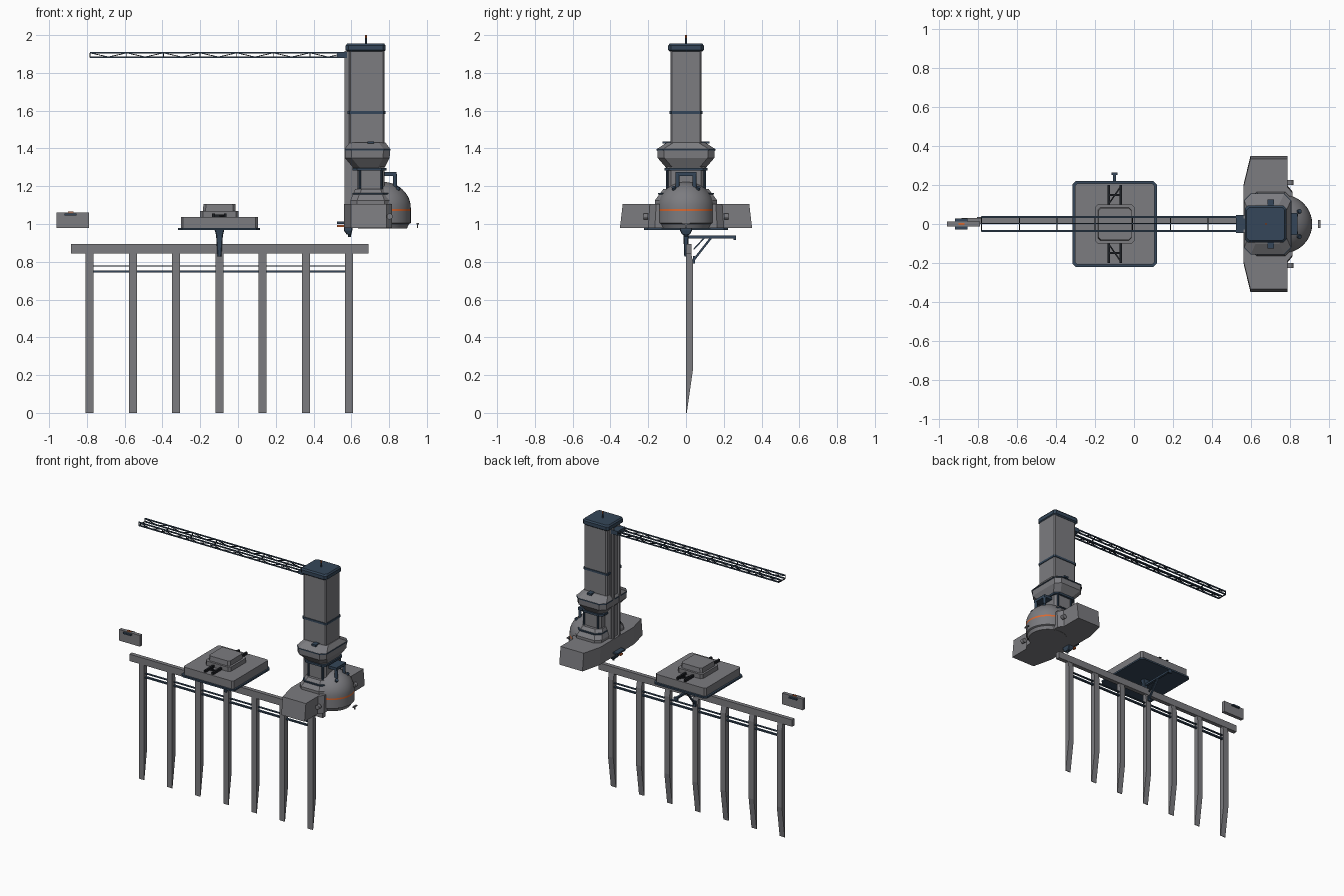
import bpy, bmesh, math
from mathutils import Vector

old = bpy.data.objects.get("Cube")
if old:
    bpy.data.objects.remove(old)


def material(name, r, g, b):
    m = bpy.data.materials.new(name)
    m.use_nodes = True
    m.diffuse_color = (r, g, b, 1)
    m.node_tree.nodes["Principled BSDF"].inputs["Base Color"].default_value = (r, g, b, 1)
    return m


GREY = material("hull grey", .2, .2, .215)
NAVY = material("trim navy", .035, .062, .1)
DARK = material("near black", .012, .014, .018)
ORANGE = material("signal orange", .7, .14, .03)


def finish(name, bm, *mats):
    bmesh.ops.recalc_face_normals(bm, faces=bm.faces)
    mesh = bpy.data.meshes.new(name)
    bm.to_mesh(mesh)
    bm.free()
    ob = bpy.data.objects.new(name, mesh)
    bpy.context.collection.objects.link(ob)
    for m in mats:
        mesh.materials.append(m)
    return ob


def loft(name, rings, mat):
    """Skin a stack of equally long point rings and cap both ends."""
    bm = bmesh.new()
    loops = [[bm.verts.new(p) for p in ring] for ring in rings]
    n = len(loops[0])
    for a, b in zip(loops, loops[1:]):
        for i in range(n):
            j = (i + 1) % n
            bm.faces.new((a[i], a[j], b[j], b[i]))
    bm.faces.new(loops[0][::-1])
    bm.faces.new(loops[-1])
    return finish(name, bm, mat)


def octagon(z, x0, x1, y, c):
    """Rectangle with cut corners, symmetric in y."""
    half = [(x0 + c, -y), (x1 - c, -y), (x1, c - y), (x1, y - c)]
    return [(x, v, z) for x, v in half + [(x1 - c, y), (x0 + c, y), (x0, y - c), (x0, c - y)]]


def stack(name, rows, mat, c=.004):
    return loft(name, [octagon(*r, c) for r in rows], mat)


def box(name, x, y, z, mat):
    return loft(name, [[(x[0], y[0], h), (x[1], y[0], h), (x[1], y[1], h), (x[0], y[1], h)] for h in z], mat)


def rod(name, a, b, r, mat, sides=4):
    """Straight bar between two points."""
    a, b = Vector(a), Vector(b)
    q = (b - a).to_track_quat('Z', 'Y')
    ring = [q @ Vector((r * math.cos(t), r * math.sin(t), 0))
            for t in [math.tau * (i + .5) / sides for i in range(sides)]]
    return loft(name, [[p + end for p in ring] for end in (a, b)], mat)


def lathe(name, profile, x, mats, rule, steps=40):
    bm = bmesh.new()
    vs = [bm.verts.new((x + r, 0, z)) for r, z in profile]
    es = [bm.edges.new(p) for p in zip(vs, vs[1:])]
    bmesh.ops.spin(bm, geom=vs + es, cent=(x, 0, 0), axis=(0, 0, 1), angle=math.tau, steps=steps)
    bmesh.ops.remove_doubles(bm, verts=bm.verts, dist=.0001)
    for f in bm.faces:
        f.material_index = rule(f.calc_center_median().z)
    ob = finish(name, bm, *mats)
    bpy.ops.object.select_all(action='DESELECT')
    ob.select_set(True)
    bpy.context.view_layer.objects.active = ob
    bpy.ops.object.shade_smooth_by_angle(angle=math.radians(35))
    return ob


# Pier: cap beam, seven tapered piles and tie rails
box("pier_beam", (-.885, .69), (0, .03), (.845, .895), GREY)
pile = [(0, 0), (.004, 0), (.037, .23), (.037, .8), (.022, .87), (0, .87)]
for i in range(7):
    cx = -.786 + i * .229
    loft(f"pier_pile_{i + 1}", [[(x, y, z) for y, z in pile] for x in (cx - .021, cx + .021)], GREY)
box("pier_rail_lower", (-.77, .57), (.014, .03), (.744, .754), NAVY)
box("pier_rail_upper", (-.77, .57), (.014, .03), (.774, .779), NAVY)

# Landing platform with its deckhouse
stack("platform_rim", [(.968, -.317, .117, .222), (.98, -.317, .117, .222)], NAVY, .02)
stack("platform_deck", [(.98, -.303, .105, .208), (1.038, -.303, .105, .208)], GREY, .012)
stack("deckhouse", [(1.038, -.2, .003, .1), (1.07, -.2, .003, .1), (1.07, -.186, -.012, .085),
                    (1.105, -.183, -.014, .082)], GREY, .014)
for s in (-1, 1):
    for k, x in enumerate((-.13, -.068)):
        ys = sorted((s * .1, s * .2))
        box(f"deck_rail_{s}_{k}", (x - .007, x + .007), ys, (1.038, 1.055), DARK)
    rod(f"deck_link_{s}", (-.125, s * .11, 1.044), (-.07, s * .19, 1.044), .005, DARK)
    box(f"deck_step_{s}", (-.13, -.068), sorted((s * .145, s * .155)), (1.038, 1.05), DARK)

# Platform support: post, cantilever and brace
stack("platform_post", [(.828, -.109, -.088, .009), (.94, -.116, -.08, .014),
                        (.97, -.124, -.072, .02)], NAVY)
box("cantilever", (-.108, -.092), (.01, .262), (.924, .938), NAVY)
rod("cantilever_brace", (-.1, .035, .802), (-.1, .135, .93), .008, NAVY)
rod("cantilever_tie", (-.1, .04, .865), (-.1, .1, .93), .005, NAVY)
box("cantilever_foot", (-.11, -.09), (.036, .048), (.79, .83), NAVY)
box("cantilever_end", (-.115, -.085), (.252, .264), (.915, .94), NAVY)

# Detached sign panel
box("panel_body", (-.96, -.79), (-.013, .013), (.98, 1.062), GREY)
box("panel_slot", (-.918, -.855), (-.028, .028), (1.046, 1.056), NAVY)
box("panel_lamp", (-.9, -.87), (-.006, .006), (1.062, 1.065), ORANGE)

# Tower base hull with angled rear corners
plan = [(.562, -.2), (.598, -.35), (.787, -.35), (.787, -.2), (.815, -.165),
        (.815, .165), (.787, .2), (.787, .35), (.598, .35), (.562, .2)]
loft("base_hull", [[(x, y * k, z) for x, y in plan] for z, k in ((.978, 1), (1.106, .957))], GREY)
stack("base_shoulder", [(1.1, .595, .81, .165), (1.125, .595, .81, .165), (1.185, .62, .79, .12)], GREY, .035)
stack("shoulder_trim", [(1.155, .606, .803, .147), (1.163, .606, .803, .147)], NAVY, .035)
for s in (-1, 1):
    rod(f"hull_knob_{s}", (.803, s * .2, 1.04), (.803, s * .225, 1.04), .016, GREY, 12)

# Round dome with painted stripe and vent pipes
arc = [(.15 * math.cos(t), 1.085 + .138 * math.sin(t)) for t in [math.pi / 2 * i / 12 for i in range(1, 12)]]
lathe("dome", [(0, .977), (.13, .977), (.14, 1.0), (.15, 1.005), (.15, 1.068), (.15, 1.08)] + arc
      + [(0, 1.223)], .765, (GREY, ORANGE), lambda z: int(1.07 < z < 1.079))
for s in (-1, 1):
    rod(f"vent_pipe_{s}", (.832, s * .045, 1.17), (.832, s * .045, 1.265), .011, NAVY, 12)
    rod(f"dome_port_{s}", (.84, s * .06, 1.175), (.852, s * .066, 1.195), .011, NAVY, 12)
box("vent_bridge", (.775, .84), (-.056, .056), (1.255, 1.275), NAVY)

# Small detached bracket beside the dome
box("bracket_plate", (.945, .957), (-.02, .02), (.998, 1.006), GREY)
box("bracket_stem", (.948, .954), (-.006, .006), (.98, 1.0), GREY)

# Neck, collar and column
stack("tower_neck", [(1.18, .63, .775, .1), (1.31, .63, .775, .1)], GREY, .02)
for s in (-1, 1):
    for x in (.645, .76):
        rod(f"neck_pipe_{s}_{x}", (x, s * .1, 1.18), (x, s * .1, 1.29), .007, NAVY, 8)
stack("neck_trim", [(1.283, .605, .785, .115), (1.297, .605, .785, .115)], NAVY, .025)
stack("collar", [(1.297, .61, .775, .105), (1.35, .566, .803, .15), (1.398, .566, .805, .153),
                 (1.432, .59, .78, .1)], GREY, .035)
stack("collar_trim", [(1.39, .564, .808, .156), (1.397, .564, .808, .156)], NAVY, .035)
box("collar_hatch", (.685, .72), (-.125, .125), (1.425, 1.438), NAVY)
stack("column", [(1.43, .588, .775, .083), (1.92, .588, .775, .083)], GREY, .008)
stack("column_band", [(1.583, .58, .78, .088), (1.598, .58, .78, .088)], NAVY, .01)
stack("column_cap", [(1.912, .58, .772, .084), (1.92, .57, .782, .094), (1.945, .57, .782, .094),
                     (1.955, .578, .774, .086)], NAVY, .014)
rod("antenna", (.678, 0, 1.95), (.678, 0, 1.985), .005, NAVY, 8)
rod("antenna_tip", (.678, 0, 1.985), (.678, 0, 2.0), .005, ORANGE, 8)

# Rear mast on the tower and its lower fittings
box("mast_panel", (.578, .64), (-.045, .045), (1.0, 1.915), GREY)
for s in (-1, 1):
    box(f"mast_rail_{s}", (.563, .59), (s * .036 - .007, s * .036 + .007), (1.0, 1.915), GREY)
box("mast_mount", (.525, .58), (-.045, .045), (1.0, 1.012), NAVY)
box("signal_arm", (.523, .6), (-.012, .012), (.983, .994), ORANGE)
stack("lower_fitting", [(.945, .575, .6, .022), (.965, .56, .605, .032), (.98, .56, .605, .032)], NAVY)
rod("lower_pin", (.59, 0, .93), (.59, 0, .95), .008, NAVY, 8)

# Long lattice boom
x0, x1, lo, hi, bays = -.783, .575, 1.884, 1.906, 14
step = (x1 - x0) / bays
for s in (-1, 1):
    y = s * .036
    for z in (lo, hi):
        box(f"boom_chord_{s}_{z}", (x0, x1), (y - .004, y + .004), (z - .004, z + .004), NAVY)
    for i in range(bays):
        a, b = (lo, hi) if i % 2 else (hi, lo)
        rod(f"boom_web_{s}_{i}", (x0 + i * step, y, a), (x0 + (i + 1) * step, y, b), .003, DARK)
for i in range(0, bays + 1, 2):
    x = x0 + i * step
    rod(f"boom_tie_{i}", (x, -.036, lo), (x, .036, lo), .004, DARK)
    for s in (-1, 1):
        rod(f"boom_post_{s}_{i}", (x, s * .036, lo), (x, s * .036, hi), .003, DARK)
box("boom_walkway", (x0, x1), (-.001, .006), (lo - .004, lo + .004), NAVY)
box("boom_socket", (.525, .58), (-.045, .045), (1.88, 1.91), NAVY)
